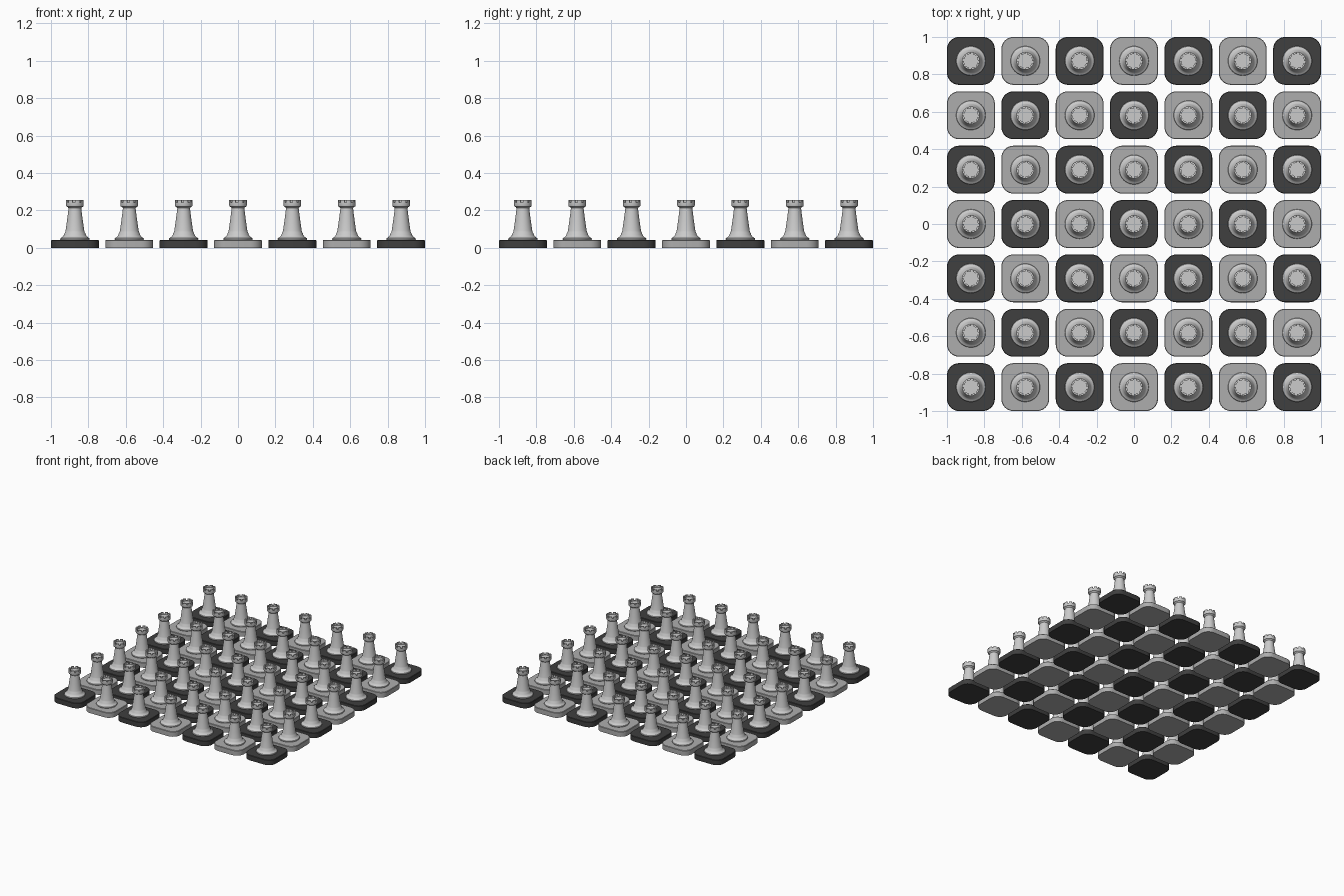
import bpy, bmesh, math
from mathutils import Vector

if "Cube" in bpy.data.objects:
    bpy.data.objects.remove(bpy.data.objects["Cube"])

N = 7
TILE = 0.256
PITCH = (2 - TILE) / (N - 1)
TILE_H = 0.042


def material(name, rgb):
    m = bpy.data.materials.new(name)
    m.diffuse_color = (*rgb, 1)
    m.use_nodes = True
    m.node_tree.nodes["Principled BSDF"].inputs["Base Color"].default_value = m.diffuse_color
    return m


def to_mesh(bm, name):
    bmesh.ops.recalc_face_normals(bm, faces=bm.faces)
    me = bpy.data.meshes.new(name)
    bm.to_mesh(me)
    bm.free()
    return me


def tile_mesh(name, mat):
    """Rounded square slab with a fine bevel on its top edge."""
    bm = bmesh.new()
    r, h, steps, bev = 0.065, TILE / 2, 8, 0.003
    rings = []
    for z, inset in ((0, 0), (TILE_H - bev, 0), (TILE_H, bev)):
        ring = []
        for c in range(4):
            a0 = c * math.pi / 2
            cx = (h - r) * (1 if c in (0, 3) else -1)
            cy = (h - r) * (1 if c in (0, 1) else -1)
            for s in range(steps + 1):
                a = a0 + s / steps * math.pi / 2
                ring.append(bm.verts.new((cx + (r - inset) * math.cos(a),
                                          cy + (r - inset) * math.sin(a), z)))
        rings.append(ring)
    n = len(rings[0])
    for lo, hi in zip(rings, rings[1:]):
        for i in range(n):
            bm.faces.new((lo[i], lo[(i + 1) % n], hi[(i + 1) % n], hi[i]))
    bm.faces.new(rings[0][::-1])
    bm.faces.new(rings[-1])
    me = to_mesh(bm, name)
    me.materials.append(mat)
    return me


def rook_mesh(name):
    """Lathed body, then merlons raised out of the rim."""
    seg, merlons = 48, 8
    rim_z, merlon_h = 0.243, 0.013
    prof = [(0.077, 0.0425), (0.079, 0.047), (0.077, 0.052), (0.070, 0.056),
            (0.063, 0.062), (0.058, 0.070), (0.056, 0.078), (0.052, 0.084),
            (0.050, 0.092), (0.043, 0.140), (0.037, 0.185), (0.034, 0.212),
            (0.038, 0.218), (0.045, 0.221), (0.047, 0.226),
            (0.047, rim_z), (0.037, rim_z), (0.037, 0.238)]
    bm = bmesh.new()
    rings = [[bm.verts.new((r * math.cos(2 * math.pi * i / seg),
                            r * math.sin(2 * math.pi * i / seg), z))
              for i in range(seg)] for r, z in prof]
    raised = []
    per = seg // merlons
    for k, (lo, hi) in enumerate(zip(rings, rings[1:])):
        for i in range(seg):
            j = (i + 1) % seg
            f = bm.faces.new((lo[i], lo[j], hi[j], hi[i]))
            if k == 15 and i % per < per - 2:
                raised.append(f)
    bm.faces.new(rings[0][::-1])
    bm.faces.new(rings[-1])
    # merlons
    out = bmesh.ops.extrude_face_region(bm, geom=raised)["geom"]
    verts = [v for v in out if isinstance(v, bmesh.types.BMVert)]
    bmesh.ops.translate(bm, verts=verts, vec=Vector((0, 0, merlon_h)))
    bmesh.ops.delete(bm, geom=[f for f in raised if f.is_valid], context='FACES_ONLY')
    return to_mesh(bm, name)


def place(name, mesh, x, y):
    ob = bpy.data.objects.new(name, mesh)
    ob.location = (x, y, 0)
    bpy.context.collection.objects.link(ob)
    return ob


dark = tile_mesh("dark_tile", material("dark_tile", (0.05, 0.05, 0.05)))
light = tile_mesh("light_tile", material("light_tile", (0.42, 0.42, 0.42)))
rook = rook_mesh("rook")

# Smooth curved surfaces, keep hard edges
for me in (dark, light, rook):
    me.shade_smooth()
    me.set_sharp_from_angle(angle=math.radians(35))

# Board of separate tiles, each carrying a rook
for i in range(N):
    for j in range(N):
        x, y = (i - 3) * PITCH, (j - 3) * PITCH
        is_dark = (i + j) % 2 == 0
        place(f"{'dark' if is_dark else 'light'}_tile_{i}_{j}", dark if is_dark else light, x, y)
        place(f"rook_{i}_{j}", rook, x, y)
